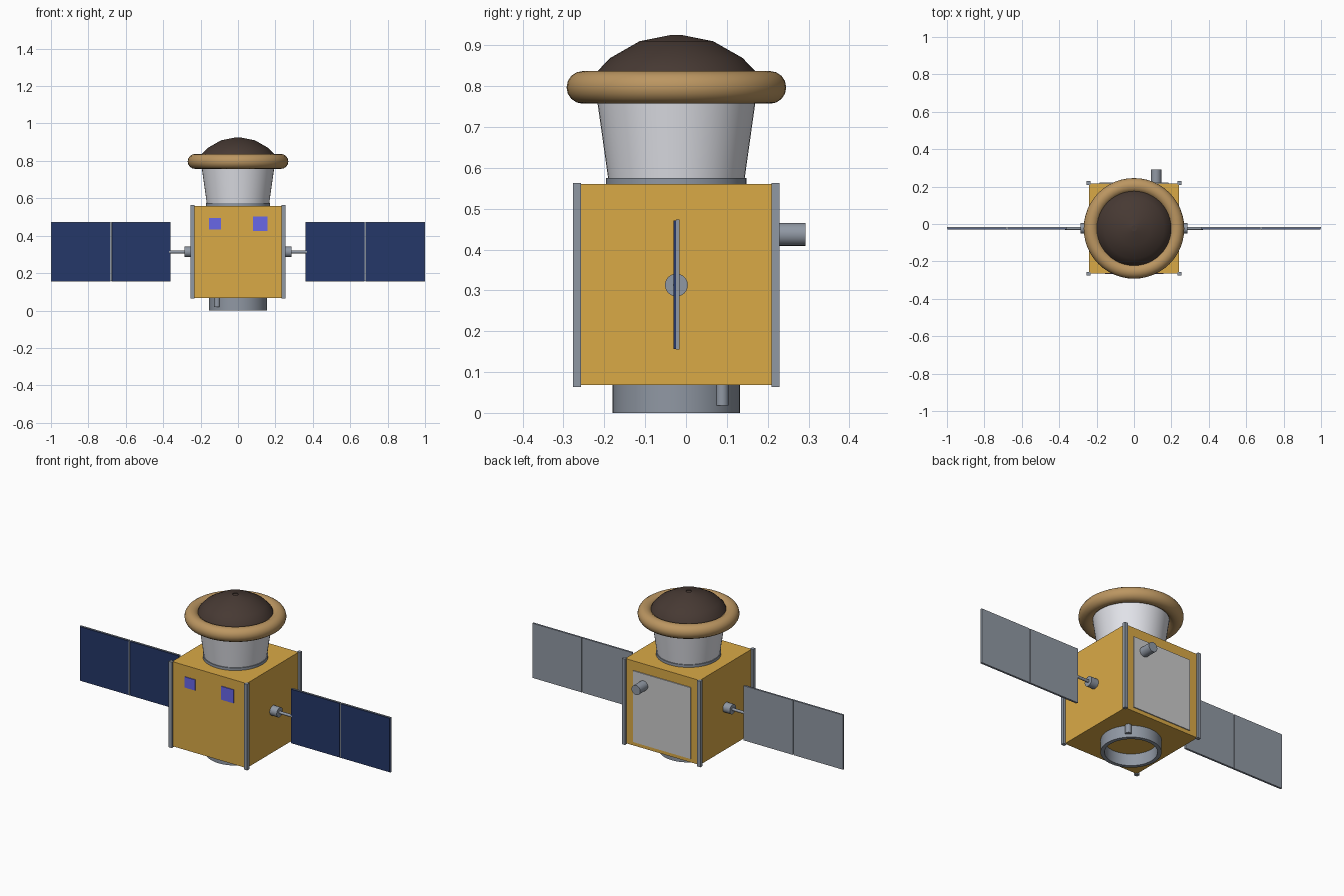
import bpy, bmesh, math
from mathutils import Vector, Matrix

if "Cube" in bpy.data.objects:
    bpy.data.objects.remove(bpy.data.objects["Cube"])

CY = -0.0235  # body axis in y


def mat(name, r, g, b):
    m = bpy.data.materials.new(name)
    m.diffuse_color = (r, g, b, 1)
    m.use_nodes = True
    m.node_tree.nodes["Principled BSDF"].inputs["Base Color"].default_value = m.diffuse_color
    return m


GOLD = mat("gold_foil", 0.70, 0.40, 0.062)
METAL = mat("metal", 0.28, 0.315, 0.37)
WHITE = mat("white_metal", 0.76, 0.77, 0.82)
TAN = mat("tan_ring", 0.50, 0.305, 0.12)
DARK = mat("dark_dome", 0.062, 0.041, 0.033)
BLUE = mat("solar_cells", 0.018, 0.038, 0.14)
VIOLET = mat("sensor_violet", 0.14, 0.135, 0.80)
PANEL = mat("radiator_grey", 0.62, 0.62, 0.62)


def make(name, bm, m, smooth=False):
    bmesh.ops.recalc_face_normals(bm, faces=bm.faces)
    me = bpy.data.meshes.new(name)
    bm.to_mesh(me)
    bm.free()
    ob = bpy.data.objects.new(name, me)
    bpy.context.collection.objects.link(ob)
    me.materials.append(m)
    if smooth:
        bpy.ops.object.select_all(action='DESELECT')
        ob.select_set(True)
        bpy.context.view_layer.objects.active = ob
        bpy.ops.object.shade_smooth_by_angle(angle=math.radians(30))
    return ob


def box(name, x, y, z, m):
    # x, y, z are (low, high) ranges
    bm = bmesh.new()
    lo, hi = zip(*(sorted(r) for r in (x, y, z)))
    lo, hi = Vector(lo), Vector(hi)
    bmesh.ops.create_cube(bm, size=1, matrix=Matrix.Translation((lo + hi) / 2)
                          @ Matrix.Diagonal((*(hi - lo), 1)))
    return make(name, bm, m)


def rod(name, a, b, r, m, seg=24):
    a, b = Vector(a), Vector(b)
    rot = (b - a).to_track_quat('Z', 'Y').to_matrix().to_4x4()
    bm = bmesh.new()
    bmesh.ops.create_cone(bm, cap_ends=True, segments=seg, radius1=r, radius2=r,
                          depth=(b - a).length, matrix=Matrix.Translation((a + b) / 2) @ rot)
    return make(name, bm, m, True)


def lathe(name, profile, m, seg=48, closed=False, capped=False):
    # revolve (radius, z) points around the body axis
    bm = bmesh.new()
    rings = [[bm.verts.new((r * math.cos(2 * math.pi * i / seg),
                            CY + r * math.sin(2 * math.pi * i / seg), z))
              for i in range(seg)] for r, z in profile]
    pairs = list(zip(rings, rings[1:]))
    if closed:
        pairs.append((rings[-1], rings[0]))
    for p, q in pairs:
        for i in range(seg):
            j = (i + 1) % seg
            bm.faces.new((p[i], p[j], q[j], q[i]))
    if capped:
        bm.faces.new(rings[0])
        bm.faces.new(rings[-1])
    return make(name, bm, m, True)


# Main bus with corner rails
box("body", (-0.24, 0.24), (CY - 0.24, CY + 0.24), (0.068, 0.56), GOLD)
for sx in (-1, 1):
    for sy in (-1, 1):
        x, y = sx * 0.243, CY + sy * 0.243
        box("corner_rail", (x - 0.01, x + 0.01), (y - 0.01, y + 0.01), (0.063, 0.563), METAL)

# Launch adapter ring and its two posts
lathe("adapter_ring", [(0.156, 0), (0.156, 0.07), (0.135, 0.07), (0.135, 0)], METAL, closed=True)
for s in (-1, 1):
    rod("adapter_post", (s * 0.112, CY + s * 0.112, 0.018), (s * 0.112, CY + s * 0.112, 0.07), 0.016, METAL)

# Instrument tower: collar, cone, inflated ring, dome
lathe("tower_collar", [(0.172, 0.555), (0.172, 0.575)], METAL, capped=True)
lathe("tower_cone", [(0.167, 0.573), (0.199, 0.80)], WHITE, capped=True)
lathe("inflated_ring", [(0.229 + 0.04 * math.cos(a * math.pi / 8), 0.797 + 0.04 * math.sin(a * math.pi / 8))
                        for a in range(16)], TAN, closed=True)
lathe("dome", [(0.015, 0.921), (0.015, 0.925), (0.09, 0.910), (0.162, 0.869),
               (0.193, 0.837), (0.208, 0.80)], DARK, capped=True)

# Solar wings on both sides
for s in (-1, 1):
    rod("wing_hub", (s * 0.235, CY, 0.313), (s * 0.285, CY, 0.313), 0.028, METAL)
    rod("wing_boom", (s * 0.28, CY, 0.313), (s * 0.37, CY, 0.313), 0.008, METAL, 16)
    for a, b in ((0.36, 0.677), (0.683, 1.0)):
        box("panel_back", (s * a, s * b), (-0.025, -0.016), (0.155, 0.473), METAL)
        box("panel_cells", (s * (a + 0.002), s * (b - 0.002)), (-0.030, -0.025), (0.157, 0.471), BLUE)
    rod("panel_hinge", (s * 0.68, -0.025, 0.157), (s * 0.68, -0.025, 0.471), 0.006, METAL, 12)

# Front sensors
front = CY - 0.24
box("sensor_small", (-0.155, -0.09), (front - 0.005, front + 0.01), (0.433, 0.495), VIOLET)
box("sensor_large", (0.08, 0.158), (front - 0.005, front + 0.01), (0.425, 0.503), VIOLET)

# Rear radiator plate and tube
box("radiator", (-0.185, 0.185), (0.21, 0.222), (0.09, 0.505), PANEL)
rod("rear_tube", (0.118, 0.21, 0.437), (0.118, 0.2925, 0.437), 0.028, METAL)
